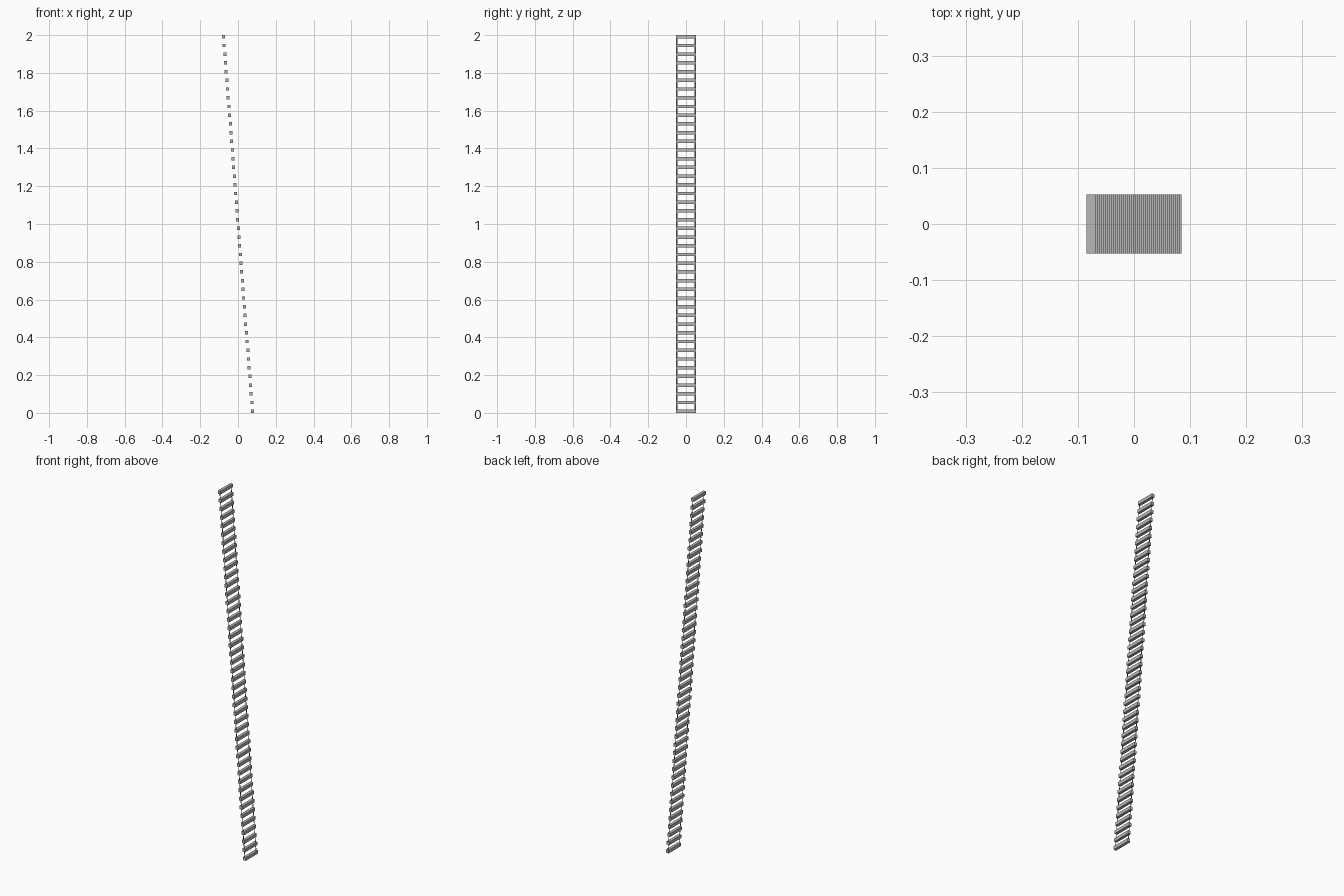
import bpy, bmesh
from mathutils import Matrix, Vector

if "Cube" in bpy.data.objects:
    bpy.data.objects.remove(bpy.data.objects["Cube"])

RUNGS = 44
HALF_LEN = 0.053
THICK, TALL = 0.0158, 0.018
TOP = Vector((-0.0766, 0, 1.991))
BOTTOM = Vector((0.0766, 0, 0.009))


def material(name, value):
    mat = bpy.data.materials.new(name)
    mat.diffuse_color = (value, value, value, 1)
    mat.use_nodes = True
    mat.node_tree.nodes["Principled BSDF"].inputs["Base Color"].default_value = mat.diffuse_color
    return mat


def add_object(name, bm, mat):
    bmesh.ops.recalc_face_normals(bm, faces=bm.faces)
    mesh = bpy.data.meshes.new(name)
    bm.to_mesh(mesh)
    bm.free()
    mesh.materials.append(mat)
    obj = bpy.data.objects.new(name, mesh)
    bpy.context.collection.objects.link(obj)
    return obj


bar_grey = material("bar_grey", 0.48)
strap_grey = material("strap_dark", 0.15)

# Level square bars, evenly spaced along the leaning line
bm = bmesh.new()
size = Matrix.Diagonal((THICK, 2 * HALF_LEN, TALL, 1))
for i in range(RUNGS):
    centre = BOTTOM.lerp(TOP, i / (RUNGS - 1))
    bmesh.ops.create_cube(bm, size=1, matrix=Matrix.Translation(centre) @ size)
add_object("rungs", bm, bar_grey)

# Thin flat side straps running through the rungs
for side, name in ((-1, "left_strap"), (1, "right_strap")):
    bm = bmesh.new()
    inner, outer = side * 0.046, side * 0.052
    corners = [(BOTTOM, inner), (BOTTOM, outer), (TOP, outer), (TOP, inner)]
    bm.faces.new([bm.verts.new((p.x, y, p.z)) for p, y in corners])
    add_object(name, bm, strap_grey)
